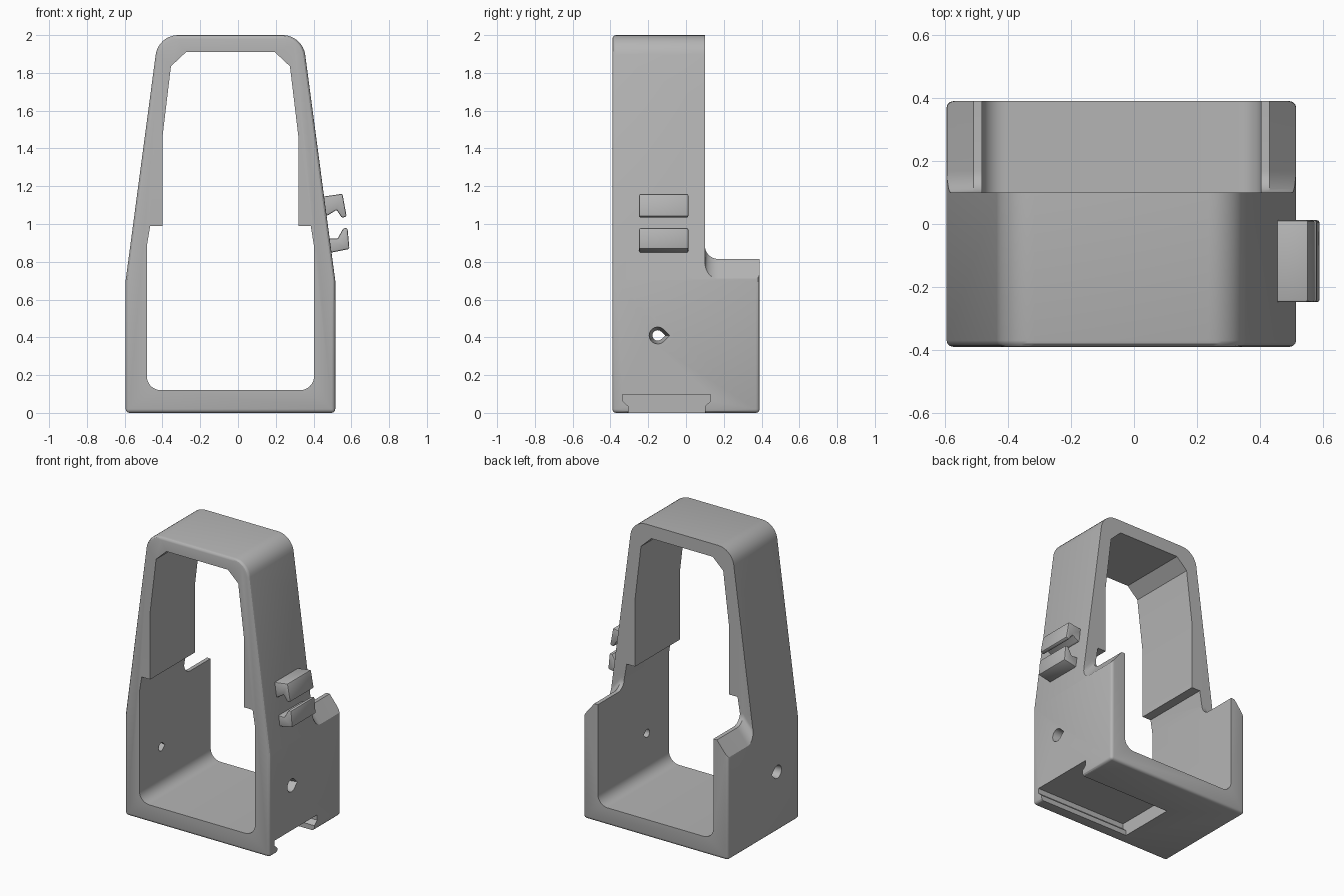
import bpy, bmesh, math
from mathutils import Vector

if "Cube" in bpy.data.objects:
    bpy.data.objects.remove(bpy.data.objects["Cube"], do_unlink=True)

MID = -0.04  # centre line of the frame in x

grey = bpy.data.materials.new("plain_grey")
grey.use_nodes = True
grey.diffuse_color = (0.46, 0.46, 0.46, 1)
grey.node_tree.nodes["Principled BSDF"].inputs["Base Color"].default_value = (0.46, 0.46, 0.46, 1)


def loft(name, ring_a, ring_b):
    """Closed solid between two matching rings of 3D points."""
    bm = bmesh.new()
    a = [bm.verts.new(p) for p in ring_a]
    b = [bm.verts.new(p) for p in ring_b]
    bm.faces.new(a)
    bm.faces.new(b[::-1])
    for i in range(len(a)):
        j = (i + 1) % len(a)
        bm.faces.new((a[j], a[i], b[i], b[j]))
    bmesh.ops.recalc_face_normals(bm, faces=bm.faces)
    mesh = bpy.data.meshes.new(name)
    bm.to_mesh(mesh)
    bm.free()
    mesh.materials.append(grey)
    obj = bpy.data.objects.new(name, mesh)
    bpy.context.collection.objects.link(obj)
    return obj


def along_y(name, profile, y0, y1):
    return loft(name, [(x, y0, z) for x, z in profile], [(x, y1, z) for x, z in profile])


def along_x(name, profile, x0, x1, lift0=0, lift1=0):
    return loft(name, [(x0, y, z + lift0) for y, z in profile],
                [(x1, y, z + lift1) for y, z in profile])


def fillet(before, corner, after, radius, steps=8):
    """Points of an arc that rounds off one profile corner."""
    p, c, n = Vector(before), Vector(corner), Vector(after)
    u, v = (p - c).normalized(), (n - c).normalized()
    half = u.angle(v) / 2
    centre = c + (u + v).normalized() * radius / math.sin(half)
    start = c + u * radius / math.tan(half) - centre
    end = c + v * radius / math.tan(half) - centre
    sweep = start.angle_signed(end)
    pts = []
    for i in range(steps + 1):
        t = -sweep * i / steps
        s, k = math.sin(t), math.cos(t)
        pts.append((centre.x + start.x * k - start.y * s, centre.y + start.x * s + start.y * k))
    return pts


def mirrored(half):
    """Complete a right-hand half profile given as offsets from the centre line."""
    return [(MID + x, z) for x, z in half] + [(MID - x, z) for x, z in reversed(half)]


def bevel(obj, width, segments=3):
    mod = obj.modifiers.new("rounded_edges", "BEVEL")
    mod.width, mod.segments = width, segments
    mod.limit_method, mod.angle_limit = "ANGLE", math.radians(32)


def bake(obj):
    graph = bpy.context.evaluated_depsgraph_get()
    mesh = bpy.data.meshes.new_from_object(obj.evaluated_get(graph))
    obj.modifiers.clear()
    obj.data = mesh


def cut(obj, cutter):
    mod = obj.modifiers.new("cut", "BOOLEAN")
    mod.operation, mod.solver, mod.object = "DIFFERENCE", "EXACT", cutter
    bpy.context.view_layer.update()
    bake(obj)
    bpy.data.objects.remove(cutter, do_unlink=True)


# Outer body: straight base, tapering sides, rounded top corners
shoulder, peak = (0.555, 0.70), (0.382, 2.0)
outer = [(0.555, 0), shoulder] + fillet(shoulder, peak, (0, 2.0), 0.12)
frame = along_y("frame", mirrored(outer), -0.39, 0.39)
bevel(frame, 0.02)
bpy.context.view_layer.update()
bake(frame)

# Main opening with rounded floor corners, side ledges and chamfered top
opening = fillet((0, 0.12), (0.443, 0.12), (0.443, 0.88), 0.075)
opening += [(0.443, 0.88), (0.425, 0.99), (0.36, 0.99), (0.36, 1.46), (0.315, 1.835), (0.235, 1.91)]
cut(frame, along_y("opening_cutter", mirrored(opening), -0.6, 0.6))

# Lowered back with a curved notch, and sloping tops on the rear walls
notch = [(0.1, 2.3), (0.7, 2.3), (0.7, 0.815)] + fillet((0.7, 0.815), (0.1, 0.815), (0.1, 2.3), 0.07)
notch = notch[:-1] + [(0.1, 0.885)]
cut(frame, along_x("back_cutter", notch, -0.8, 0.8))
for side in (-1, 1):
    cut(frame, along_x("slope_cutter", notch, MID + side * 0.43, MID + side * 0.655, 0.05, -0.23))

# Teardrop holes that narrow towards the inside
def teardrop(x, radius):
    arc = [math.radians(45 + 270 * i / 16) for i in range(17)]
    pts = [(x, -0.15 + radius * math.cos(a), 0.41 + radius * math.sin(a)) for a in arc]
    return pts + [(x, -0.15 + radius * 1.41, 0.41)]

for side in (-1, 1):
    cut(frame, loft("hole_cutter", teardrop(MID + side * 0.575, 0.048),
                    teardrop(MID + side * 0.425, 0.025)))

# Undercut slot in the base, open on one side
lip = [(-0.305, -0.05), (0.10, -0.05), (0.10, 0.035), (0.13, 0.062),
       (0.13, 0.098), (-0.335, 0.098), (-0.335, 0.062), (-0.305, 0.035)]
cut(frame, along_x("slot_cutter", lip, -0.19, 0.7))

# Pair of hooked clips on the side
upper = [(0.43, 1.142), (0.553, 1.16), (0.575, 1.04), (0.55, 1.032), (0.522, 1.075), (0.475, 1.045), (0.44, 1.045)]
lower = [(0.46, 0.842), (0.59, 0.868), (0.58, 0.978), (0.558, 0.978), (0.527, 0.922), (0.46, 0.925)]
parts = [frame]
for name, profile in (("upper_clip", upper), ("lower_clip", lower)):
    clip = along_y(name, profile, -0.248, 0.012)
    bevel(clip, 0.008, 2)
    bpy.context.view_layer.update()
    bake(clip)
    parts.append(clip)

# Smooth curved faces, keep hard edges
for obj in parts:
    bpy.ops.object.select_all(action="DESELECT")
    obj.select_set(True)
    bpy.context.view_layer.objects.active = obj
    bpy.ops.object.shade_smooth_by_angle(angle=math.radians(30))
